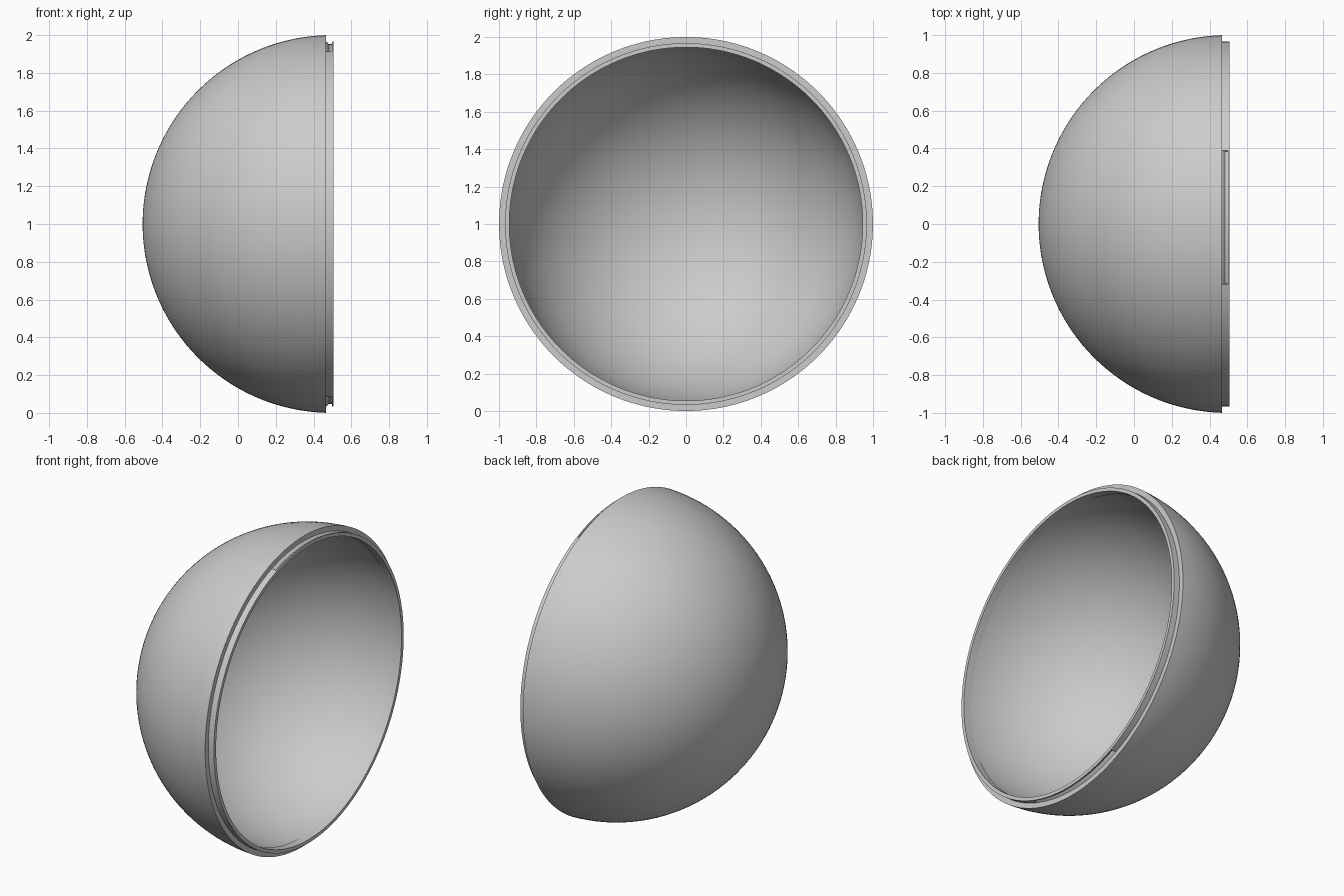
import bpy
import bmesh
import math

cube = bpy.data.objects.get("Cube")
if cube:
    bpy.data.objects.remove(cube, do_unlink=True)

CENTRE_X = 0.495      # centre of the spherical surfaces
OUTER, INNER = 1.0, 0.95
SHOULDER, RIM = 0.465, 0.505
LIP_OUT, LIP_IN, GROOVE = 0.967, 0.945, 0.952
ARCS, SEGMENTS = 40, 144

grey = bpy.data.materials.new("light grey plastic")
grey.use_nodes = True
colour = (0.6, 0.6, 0.6, 1)
grey.diffuse_color = colour
grey.node_tree.nodes["Principled BSDF"].inputs["Base Color"].default_value = colour


def arc(radius, x_end):
    """Points of a sphere section from beside the pole to x_end."""
    end = math.acos((CENTRE_X - x_end) / radius)
    return [(CENTRE_X - radius * math.cos(end * i / ARCS),
             radius * math.sin(end * i / ARCS)) for i in range(1, ARCS + 1)]


def profile(grooved):
    """Shell section from outer pole, over the lip, to inner pole."""
    floor = GROOVE if grooved else LIP_OUT
    lip = [(SHOULDER, LIP_OUT), (0.482, floor), (0.497, floor),
           (0.497, LIP_OUT), (RIM, LIP_OUT), (RIM, LIP_IN), (0.45, LIP_IN)]
    return arc(OUTER, SHOULDER) + lip + arc(INNER, 0.45)[::-1]


# Locking grooves at top and bottom, angles measured from +y towards +z
first, last = math.acos(0.39 / LIP_OUT), math.acos(-0.32 / LIP_OUT)
spans = [(first, last), (2 * math.pi - last, 2 * math.pi - first)]
angles = [2 * math.pi * i / SEGMENTS for i in range(SEGMENTS)]
for a, b in spans:
    angles += [a - 0.0002, a + 0.0002, b - 0.0002, b + 0.0002]
angles.sort()

# Lathe the shell around the x axis
bm = bmesh.new()
rings = []
for t in angles:
    grooved = any(a < t < b for a, b in spans)
    rings.append([bm.verts.new((x, r * math.cos(t), 1 + r * math.sin(t)))
                  for x, r in profile(grooved)])
poles = [bm.verts.new((CENTRE_X - r, 0, 1)) for r in (OUTER, INNER)]
for i, ring in enumerate(rings):
    after = rings[(i + 1) % len(rings)]
    for j in range(len(ring) - 1):
        bm.faces.new((ring[j], ring[j + 1], after[j + 1], after[j]))
    bm.faces.new((poles[0], ring[0], after[0]))
    bm.faces.new((poles[1], after[-1], ring[-1]))
bmesh.ops.remove_doubles(bm, verts=bm.verts, dist=0.00001)
bmesh.ops.recalc_face_normals(bm, faces=bm.faces)

mesh = bpy.data.meshes.new("half_sphere_shell")
bm.to_mesh(mesh)
bm.free()
mesh.materials.append(grey)
shell = bpy.data.objects.new("half_sphere_shell", mesh)
bpy.context.collection.objects.link(shell)

bpy.ops.object.select_all(action='DESELECT')
shell.select_set(True)
bpy.context.view_layer.objects.active = shell
bpy.ops.object.shade_smooth_by_angle(angle=math.radians(25))
